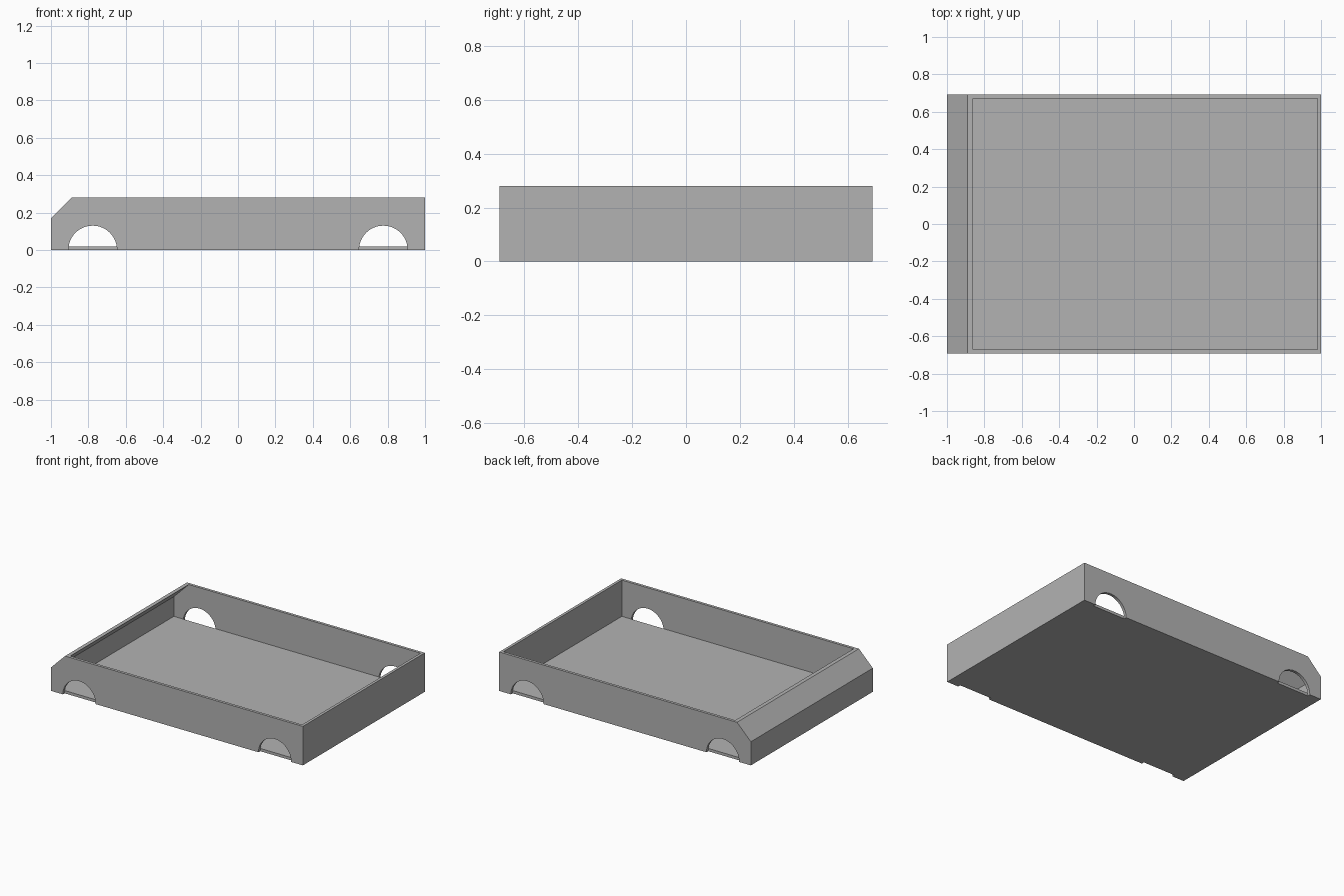
import bpy, bmesh, math
from mathutils import Matrix

if "Cube" in bpy.data.objects:
    bpy.data.objects.remove(bpy.data.objects["Cube"])

HALF_Y, HEIGHT, WALL, CHAMFER = 0.692, 0.28, 0.02, 0.11
ARCH_X, ARCH_R = 0.777, 0.13

grey = bpy.data.materials.new("plain_grey")
grey.diffuse_color = (0.45, 0.45, 0.45, 1)
grey.use_nodes = True
grey.node_tree.nodes["Principled BSDF"].inputs["Base Color"].default_value = grey.diffuse_color


def make_object(name, bm):
    bmesh.ops.recalc_face_normals(bm, faces=bm.faces)
    mesh = bpy.data.meshes.new(name)
    bm.to_mesh(mesh)
    bm.free()
    mesh.materials.append(grey)
    obj = bpy.data.objects.new(name, mesh)
    bpy.context.collection.objects.link(obj)
    return obj


def extruded_profile(name, points, half_y):
    """Side profile in x, z extruded across the width."""
    bm = bmesh.new()
    face = bm.faces.new([bm.verts.new((x, -half_y, z)) for x, z in points])
    new = bmesh.ops.extrude_face_region(bm, geom=[face])["geom"]
    verts = [v for v in new if isinstance(v, bmesh.types.BMVert)]
    bmesh.ops.translate(bm, verts=verts, vec=(0, 2 * half_y, 0))
    return make_object(name, bm)


def cut(target, cutter):
    cutter.hide_render = True
    mod = target.modifiers.new("cut", 'BOOLEAN')
    mod.operation, mod.solver, mod.object = 'DIFFERENCE', 'EXACT', cutter
    bpy.context.view_layer.objects.active = target
    bpy.ops.object.modifier_apply(modifier=mod.name)
    bpy.data.objects.remove(cutter)


# Tray body with a bevelled front end
tray = extruded_profile("tray_body", [
    (-1, 0), (1, 0), (1, HEIGHT), (-1 + CHAMFER, HEIGHT), (-1, HEIGHT - CHAMFER)], HALF_Y)

# Hollow that follows the bevel at constant wall thickness, open at the top
rim = -1 + CHAMFER + WALL * math.sqrt(2)
inner = -1 + WALL
cut(tray, extruded_profile("hollow_cutter", [
    (inner, WALL), (1 - WALL, WALL), (1 - WALL, HEIGHT + 0.1), (rim, HEIGHT + 0.1),
    (rim, HEIGHT), (inner, HEIGHT - (rim - inner))], HALF_Y - WALL))

# Wheel arches through the side walls only, leaving the floor whole
bm = bmesh.new()
for x in (-ARCH_X, ARCH_X):
    for side in (-1, 1):
        place = (Matrix.Translation((x, side * (HALF_Y - WALL + 0.05), 0))
                 @ Matrix.Rotation(math.pi / 2, 4, 'X'))
        bmesh.ops.create_cone(bm, cap_ends=True, segments=64, radius1=ARCH_R,
                              radius2=ARCH_R, depth=0.1, matrix=place)
cut(tray, make_object("arch_cutter", bm))

# Smooth arches, crisp edges
bpy.ops.object.select_all(action='DESELECT')
tray.select_set(True)
bpy.context.view_layer.objects.active = tray
bpy.ops.object.shade_smooth_by_angle(angle=math.radians(30))
